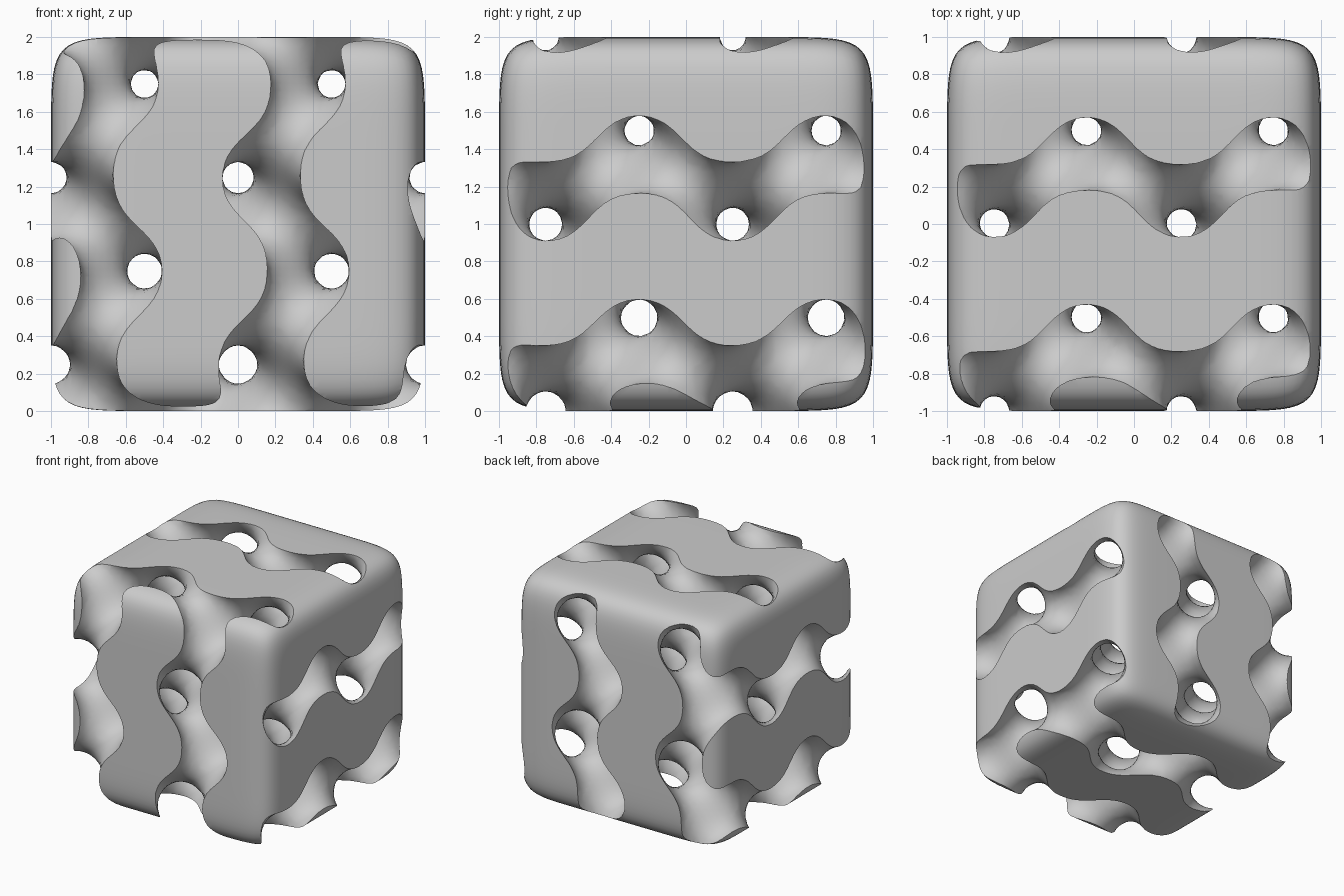
import bpy, bmesh, math
from itertools import product
from mathutils import Vector

default = bpy.data.objects.get("Cube")
if default:
    bpy.data.objects.remove(default, do_unlink=True)

K = 2 * math.pi      # one lattice period per unit
ROUND = 10           # superellipsoid exponent of the block
CELLS = 57           # sampling cells per side of the channel volume
REACH = 1.13         # half-size of the channel volume


def make_object(name, bm):
    bmesh.ops.recalc_face_normals(bm, faces=bm.faces[:])
    mesh = bpy.data.meshes.new(name)
    bm.to_mesh(mesh)
    bm.free()
    obj = bpy.data.objects.new(name, mesh)
    bpy.context.collection.objects.link(obj)
    return obj


def rounded_block():
    # cube grid pushed onto a superellipsoid
    bm = bmesh.new()
    bmesh.ops.create_cube(bm, size=2)
    bmesh.ops.subdivide_edges(bm, edges=bm.edges[:], cuts=39, use_grid_fill=True)
    for v in bm.verts:
        v.co /= sum(abs(c) ** ROUND for c in v.co) ** (1 / ROUND)
        v.co.z += 1
    return make_object("lattice_block", bm)


def gyroid_channels():
    # channel network: positive side of a gyroid, narrowing towards the top
    step = 2 * REACH / CELLS
    pos = [-REACH + i * step for i in range(CELLS + 1)]
    s = [math.sin(K * p) for p in pos]
    c = [math.cos(K * p) for p in pos]
    field = {}
    for i, j, k in product(range(CELLS + 1), repeat=3):
        edge = min(i, j, k) == 0 or max(i, j, k) == CELLS
        wall = 0.32 + 0.16 * pos[k]
        field[i, j, k] = -1 if edge else s[i] * c[j] + s[j] * c[k] + s[k] * c[i] - wall

    # one vertex per crossed cell, at the mean of its edge crossings
    bm = bmesh.new()
    axes = [(1, 0, 0), (0, 1, 0), (0, 0, 1)]
    crossings, cells = [], {}
    for p, a in field.items():
        for axis in range(3):
            q = tuple(p[n] + axes[axis][n] for n in range(3))
            b = field.get(q)
            if b is None or (a > 0) == (b > 0):
                continue
            hit = Vector(p) + Vector(axes[axis]) * (a / (a - b))
            u, w = axes[(axis + 1) % 3], axes[(axis + 2) % 3]
            ring = [tuple(p[n] - du * u[n] - dw * w[n] for n in range(3))
                    for du, dw in ((0, 0), (1, 0), (1, 1), (0, 1))]
            crossings.append(ring)
            for cell in ring:
                cells.setdefault(cell, []).append(hit)
    verts = {}
    for cell, hits in cells.items():
        mean = sum(hits, Vector()) / len(hits)
        verts[cell] = bm.verts.new(mean * step + Vector((-REACH, -REACH, 1 - REACH)))
    for ring in crossings:
        bm.faces.new([verts[cell] for cell in ring])
    return make_object("channel_cutter", bm)


block = rounded_block()
cutter = gyroid_channels()
cutter.hide_render = True

# carve the channels out of the block
cut = block.modifiers.new("channels", 'BOOLEAN')
cut.operation = 'DIFFERENCE'
cut.solver = 'MANIFOLD'
cut.object = cutter
bpy.ops.object.select_all(action='DESELECT')
block.select_set(True)
bpy.context.view_layer.objects.active = block
bpy.ops.object.modifier_apply(modifier=cut.name)
bpy.data.objects.remove(cutter, do_unlink=True)

# plain grey
grey = bpy.data.materials.new("plain_grey")
grey.use_nodes = True
colour = (0.6, 0.6, 0.6, 1)
grey.diffuse_color = colour
grey.node_tree.nodes["Principled BSDF"].inputs["Base Color"].default_value = colour
block.data.materials.clear()
block.data.materials.append(grey)
bpy.ops.object.shade_smooth_by_angle(angle=math.radians(35))
